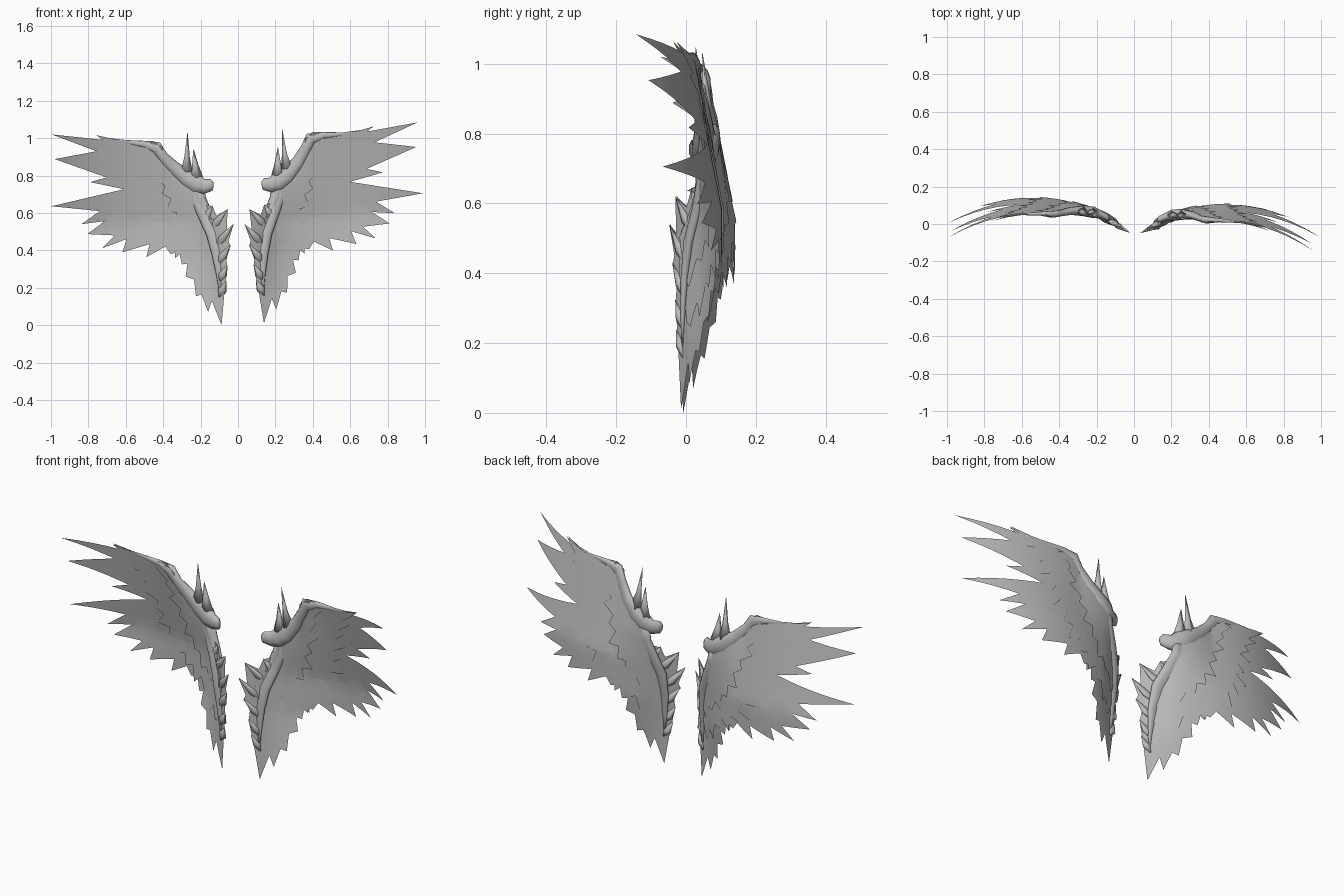
import bpy, bmesh, math
from mathutils import Vector

if "Cube" in bpy.data.objects:
    bpy.data.objects.remove(bpy.data.objects["Cube"])

grey = bpy.data.materials.new("feather_grey")
grey.diffuse_color = (0.5, 0.5, 0.5, 1)
grey.use_nodes = True
grey.node_tree.nodes["Principled BSDF"].inputs["Base Color"].default_value = grey.diffuse_color

PIVOT = Vector((0.2, 0.75))
TILT = math.radians(4.3)


def ramp(t):
    return min(1.0, max(0.0, t))


def depth(x, z):
    """Arched surface of the wing, upper tips sweeping forward."""
    y = 0.14 - 0.6 * (x - 0.55) ** 2
    y -= 0.2 * max(0.0, z - 0.55) * ramp((x - 0.15) / 0.25)
    y -= 0.12 * max(0.0, 0.35 - z) * ramp((x - 0.1) / 0.1)
    return y - 0.02 * ramp((0.2 - x) / 0.1) * ramp((0.8 - z) / 0.15)


def place(v, side):
    """Left wing is mirrored; right wing is raised and swept forward a little."""
    x, y, z = v
    if side == "left":
        return Vector((-x, y, z))
    dx, dz = x - 0.09, z - 0.01
    c, s = math.cos(TILT), math.sin(TILT)
    w = math.exp(-((x - 0.43) ** 2 + (z - 0.96) ** 2) / 0.02)   # raised wrist
    return Vector((0.14 + 0.99 * (dx * c - dz * s) - 0.025 * w,
                   y - 0.07 * x,
                   0.02 + 0.99 * (dx * s + dz * c) + 0.025 * w))


def finish(bm, name, side):
    for v in bm.verts:
        v.co = place(v.co, side)
    if side == "left":
        bmesh.ops.reverse_faces(bm, faces=bm.faces[:])
    for f in bm.faces:
        f.smooth = True
    me = bpy.data.meshes.new(name)
    bm.to_mesh(me)
    bm.free()
    me.materials.append(grey)
    ob = bpy.data.objects.new(f"{side}_{name}", me)
    bpy.context.collection.objects.link(ob)


def sheet(name, outline, offsets, side, puff=0.0):
    """Jagged flat outline, sliced into a grid and bent onto the arch."""
    bm = bmesh.new()
    for off in offsets:
        part = bmesh.new()
        face = part.faces.new([part.verts.new((x, 0, z)) for x, z in outline])
        face.normal_update()
        bmesh.ops.triangulate(part, faces=[face], ngon_method='EAR_CLIP')
        for axis in ((1, 0, 0), (0, 0, 1)):
            for i in range(1, 18):
                bmesh.ops.bisect_plane(
                    part, geom=part.verts[:] + part.edges[:] + part.faces[:],
                    plane_co=Vector(axis) * i * 0.0613, plane_no=axis, dist=1e-5)
        part.normal_update()
        bmesh.ops.triangulate(part, faces=part.faces[:])
        for v in part.verts:
            r2 = (v.co.x - 0.24) ** 2 + (v.co.z - 0.72) ** 2
            v.co.y = depth(v.co.x, v.co.z) + off * (1 + puff * math.exp(-r2 / 0.02))
        part.normal_update()
        # front copies face forward, back copies face backward
        total = sum(f.normal.y * f.calc_area() for f in part.faces)
        if total * (1 if off > 0 else -1) < 0:
            bmesh.ops.reverse_faces(part, faces=part.faces[:])
        tmp = bpy.data.meshes.new("tmp")
        part.to_mesh(tmp)
        part.free()
        bm.from_mesh(tmp)
        bpy.data.meshes.remove(tmp)
    finish(bm, name, side)


def tube(bm, path, flat, sides):
    """Rounded limb through (x, z, radius) points, flattened front to back."""
    rings = []
    pts = [Vector((x, depth(x, z), z)) for x, z, r in path]
    for i, p in enumerate(pts):
        d = pts[min(i + 1, len(pts) - 1)] - pts[max(i - 1, 0)]
        n = Vector((-d.z, 0, d.x)).normalized()
        r = path[i][2]
        rings.append([bm.verts.new(p + n * r * math.cos(a) + Vector((0, flat * r * math.sin(a), 0)))
                      for a in (math.tau * k / sides for k in range(sides))])
    for a, b in zip(rings, rings[1:]):
        for k in range(sides):
            m = (k + 1) % sides
            bm.faces.new((a[k], a[m], b[m], b[k]))
    bm.faces.new(rings[0][::-1])
    bm.faces.new(rings[-1])


def limbs(name, paths, side, flat, sides):
    bm = bmesh.new()
    for p in paths:
        tube(bm, p, flat, sides)
    bmesh.ops.recalc_face_normals(bm, faces=bm.faces[:])
    finish(bm, name, side)


def jag(path, teeth, size):
    """Saw-tooth feather tips along a path, pointing away from the shoulder."""
    pts = [Vector(p) for p in path]
    lens = [(b - a).length for a, b in zip(pts, pts[1:])]
    out = []
    for i in range(2 * teeth + 1):
        d = sum(lens) * i / (2 * teeth)
        k = 0
        while k < len(lens) - 1 and d > lens[k]:
            d -= lens[k]
            k += 1
        p = pts[k].lerp(pts[k + 1], min(1, d / lens[k]))
        if i % 2:
            p = p + (p - PIVOT).normalized() * size * (1 if i % 4 == 1 else 0.6)
        out.append((p.x, p.y))
    return out


# long flight feathers: whole wing silhouette
primaries = [
    (.45, .985), (.62, .98), (.997, 1.02), (.757, .93), (.98, .888), (.703, .79),
    (.79, .765), (.61, .727), (.997, .636), (.74, .61), (.837, .54), (.714, .556),
    (.805, .487), (.66, .48), (.725, .412), (.596, .46), (.618, .39), (.473, .433),
    (.49, .364), (.39, .42), (.36, .38), (.315, .395), (.30, .325), (.27, .33),
    (.28, .26), (.235, .245), (.225, .155), (.195, .165), (.16, .07), (.14, .13),
    (.088, 0), (.07, .2), (.056, .31), (.067, .38), (.04, .42), (.05, .45),
    (.024, .54), (.06, .51), (.056, .62), (.115, .585), (.136, .635), (.2, .65),
    (.205, .75), (.24, .82), (.29, .835), (.41, .9), (.405, .95)]

# covert layers lying on both faces
lead = [(.21, .68), (.22, .78), (.29, .83), (.40, .9), (.405, .95), (.45, .98)]
middle = lead + [(.6, .98), (.757, 1.016)] + jag(
    [(.64, .93), (.56, .80), (.52, .68), (.47, .56), (.38, .47), (.26, .39), (.13, .25)],
    12, .07) + [(.085, .4), (.1, .52), (.17, .6)]
lesser = lead + jag(
    [(.50, .95), (.43, .83), (.37, .70), (.32, .58), (.25, .49), (.12, .38)],
    9, .055) + [(.1, .5), (.17, .6)]

# thick leading arm with the shoulder knob
arm = [(.132, .75, .015), (.142, .75, .032), (.18, .742, .04), (.22, .755, .052),
       (.27, .785, .048), (.34, .84, .035), (.40, .90, .028), (.435, .95, .032),
       (.50, .968, .018), (.60, .982, .008), (.70, 1.0, .002)]
# ridge from the shoulder to the inner feathers
ridge = [(.23, .76, .045), (.21, .67, .04), (.17, .58, .04), (.13, .49, .04),
         (.11, .38, .03), (.10, .26, .015), (.095, .15, .002)]
# sharp horns on the arm
horns = [[(.277, .82, .035), (.274, .90, .016), (.27, 1.03, .001)],
         [(.222, .79, .035), (.23, .85, .02), (.238, .94, .001)]]
# pointed tufts on the inner edge: base x, base z, tip x, tip z
tufts = [[(bx, bz, .004), (bx * .6 + tx * .4, bz * .6 + tz * .4, .024), (tx, tz, .001)]
         for bx, bz, tx, tz in ((.15, .50, .056, .62), (.12, .41, .024, .54),
                                (.18, .55, .136, .64), (.11, .32, .04, .43),
                                (.1, .23, .056, .32), (.1, .15, .062, .235))]

for side in ("left", "right"):
    sheet("flight_feathers", primaries, (0.0,), side)
    sheet("middle_coverts", middle, (-.005, .005), side)
    sheet("lesser_coverts", lesser, (-.01, .01), side, 1.2)
    limbs("wing_arm", [arm], side, .6, 10)
    limbs("inner_ridge", [ridge], side, .45, 10)
    limbs("horns", horns, side, .7, 5)
    limbs("inner_tufts", tufts, side, .6, 6)
